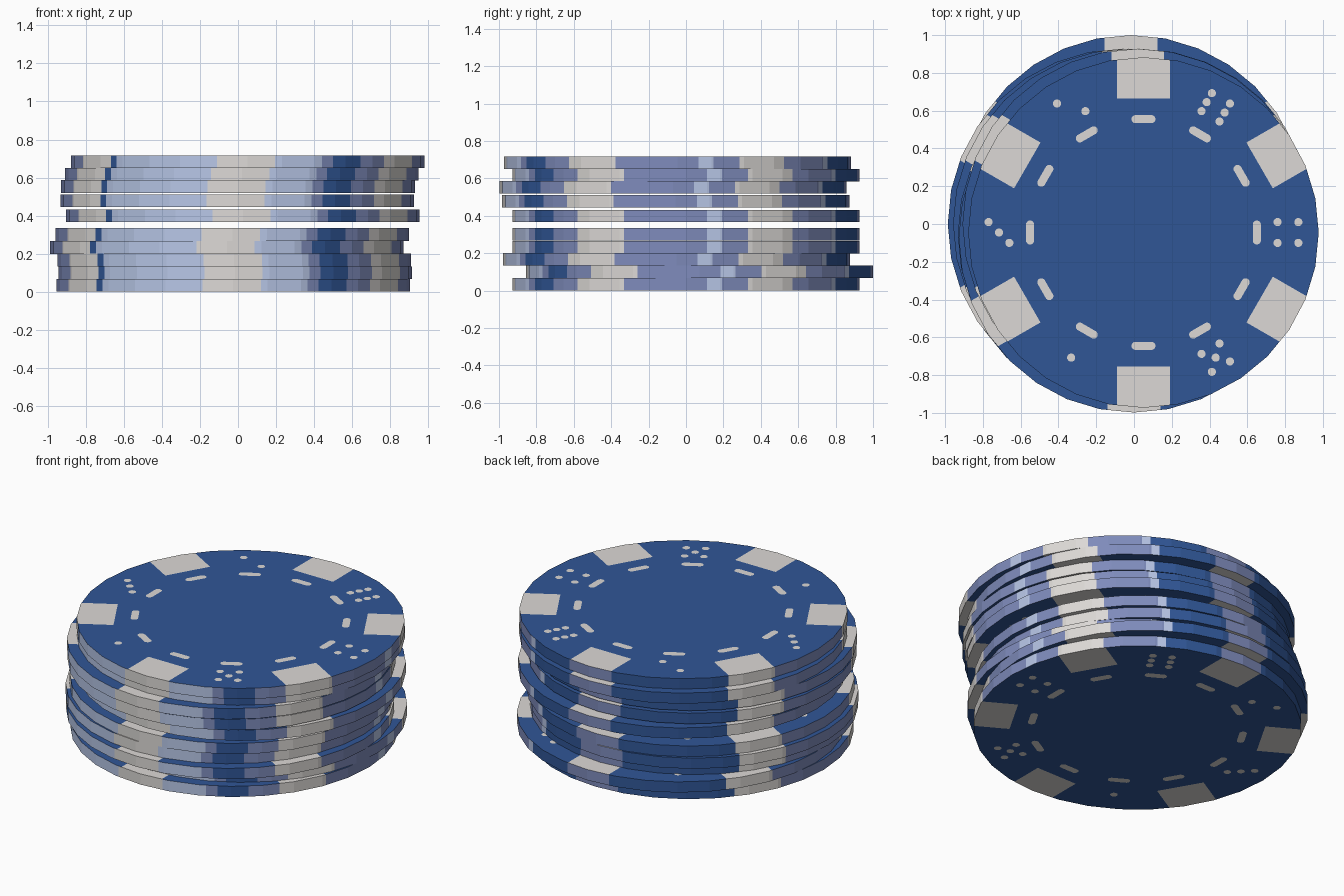
import bpy, bmesh, math
from mathutils import Vector

if "Cube" in bpy.data.objects:
    bpy.data.objects.remove(bpy.data.objects["Cube"])

R, H, SIDES = 0.928, 0.0665, 32
BLOCK_IN, BLOCK_HALF = 0.71, 0.14      # painted edge blocks
LIFT = 0.002                           # height of the thin painted marks
BLUE, WHITE, PERI, PALE = range(4)


def material(name, rgb):
    lin = [((c / 255 + 0.055) / 1.055) ** 2.4 for c in rgb]
    m = bpy.data.materials.new(name)
    m.diffuse_color = (*lin, 1)
    m.use_nodes = True
    m.node_tree.nodes["Principled BSDF"].inputs["Base Color"].default_value = m.diffuse_color
    return m


mats = [material("blue", (48, 86, 150)), material("warm white", (220, 217, 214)),
        material("periwinkle", (126, 139, 187)), material("pale blue", (185, 200, 233))]

# Colour bands round the rim: (start angle, end angle, colour); the rest is periwinkle
BANDS = [(7, 12, PALE), (21, 38, WHITE), (57, 60, PALE), (60, 81, BLUE),
         (99, 141, BLUE), (141, 159, WHITE), (201, 219, WHITE), (219, 222, BLUE),
         (222, 260, PALE), (260, 279, WHITE), (279, 295, PALE), (299, 310, BLUE),
         (321, 339, WHITE)]


def direction(deg):
    a = math.radians(deg)
    return Vector((math.cos(a), math.sin(a), 0))


def cut(bm, faces, point, normal):
    geom = set(faces)
    for f in faces:
        geom.update(f.edges)
        geom.update(f.verts)
    bmesh.ops.bisect_plane(bm, geom=list(geom), dist=1e-5, plane_co=point, plane_no=normal)


def is_cap(f):
    return abs(f.normal.z) > 0.5


def cap_colour(c):
    for k in range(6):
        d, t = direction(30 + 60 * k), direction(120 + 60 * k)
        if c.dot(d) > BLOCK_IN and abs(c.dot(t)) < BLOCK_HALF:
            return WHITE
    return BLUE


def rim_colour(c):
    a = math.degrees(math.atan2(c.y, c.x)) % 360
    for lo, hi, col in BANDS:
        if lo <= a < hi:
            return col
    return PERI


def mark(bm, deg, radius, tang, half_len, r):
    """Rounded painted mark on both faces: a dot, or a dash along the tangent."""
    d, t = direction(deg), direction(deg + 90)
    outline = []
    for i in range(12):
        a = math.tau * (i + 0.5) / 12
        shift = math.copysign(half_len, math.sin(a))
        outline.append(d * (radius + r * math.cos(a)) + t * (tang + shift + r * math.sin(a)))
    for z, pts in ((H + LIFT, outline), (-LIFT, outline[::-1])):
        f = bm.faces.new([bm.verts.new((p.x, p.y, z)) for p in pts])
        f.material_index = WHITE


# Chip body, cut along the colour borders
bm = bmesh.new()
bmesh.ops.create_cone(bm, cap_ends=True, segments=SIDES, radius1=R, radius2=R, depth=H)
bmesh.ops.translate(bm, vec=(0, 0, H / 2), verts=bm.verts)
for k in range(6):
    d, t = direction(30 + 60 * k), direction(120 + 60 * k)
    cut(bm, [f for f in bm.faces if is_cap(f)], d * BLOCK_IN, d)
    cut(bm, [f for f in bm.faces if is_cap(f)], t * BLOCK_HALF, t)
for angle in sorted({a for band in BANDS for a in band[:2]}):
    bm.normal_update()
    cut(bm, [f for f in bm.faces if not is_cap(f)], (0, 0, 0), direction(angle + 90))
bm.normal_update()
for f in bm.faces:
    c = f.calc_center_median()
    f.material_index = cap_colour(c) if is_cap(f) else rim_colour(c)

# Ring of twelve dashes
for k in range(12):
    mark(bm, 30 * k, 0.6, 0, 0.042, 0.022)

# Dice dots between the blocks: (angle, [(radial, tangential) steps])
S = 0.055
corners = [(1, 1), (1, -1), (-1, 1), (-1, -1)]
dice = [(0, corners), (60, corners + [(0, 1), (0, -1)]), (120, [(1, 1), (-1, -1)]),
        (180, [(1, -1), (0, 0), (-1, 1)]), (240, [(0, 0)]), (300, corners + [(0, 0)])]
for deg, dots in dice:
    for u, v in dots:
        mark(bm, deg, 0.765 + u * S, v * S, 0, 0.022)

mesh = bpy.data.meshes.new("chip")
bm.to_mesh(mesh)
bm.free()
for m in mats:
    mesh.materials.append(m)

# Stack of ten chips: x, y, base height
stack = [(-0.025, 0, 0.002), (-0.015, 0.072, 0.068), (-0.02, -0.05, 0.134), (-0.058, 0, 0.2),
         (-0.03, 0, 0.268), (0.026, 0, 0.366), (-0.005, -0.055, 0.445),
         (0.0, -0.07, 0.52), (0.02, 0, 0.585), (0.05, -0.045, 0.65)]
for i, pos in enumerate(stack):
    ob = bpy.data.objects.new(f"chip_{i + 1}", mesh)
    ob.location = pos
    bpy.context.collection.objects.link(ob)
